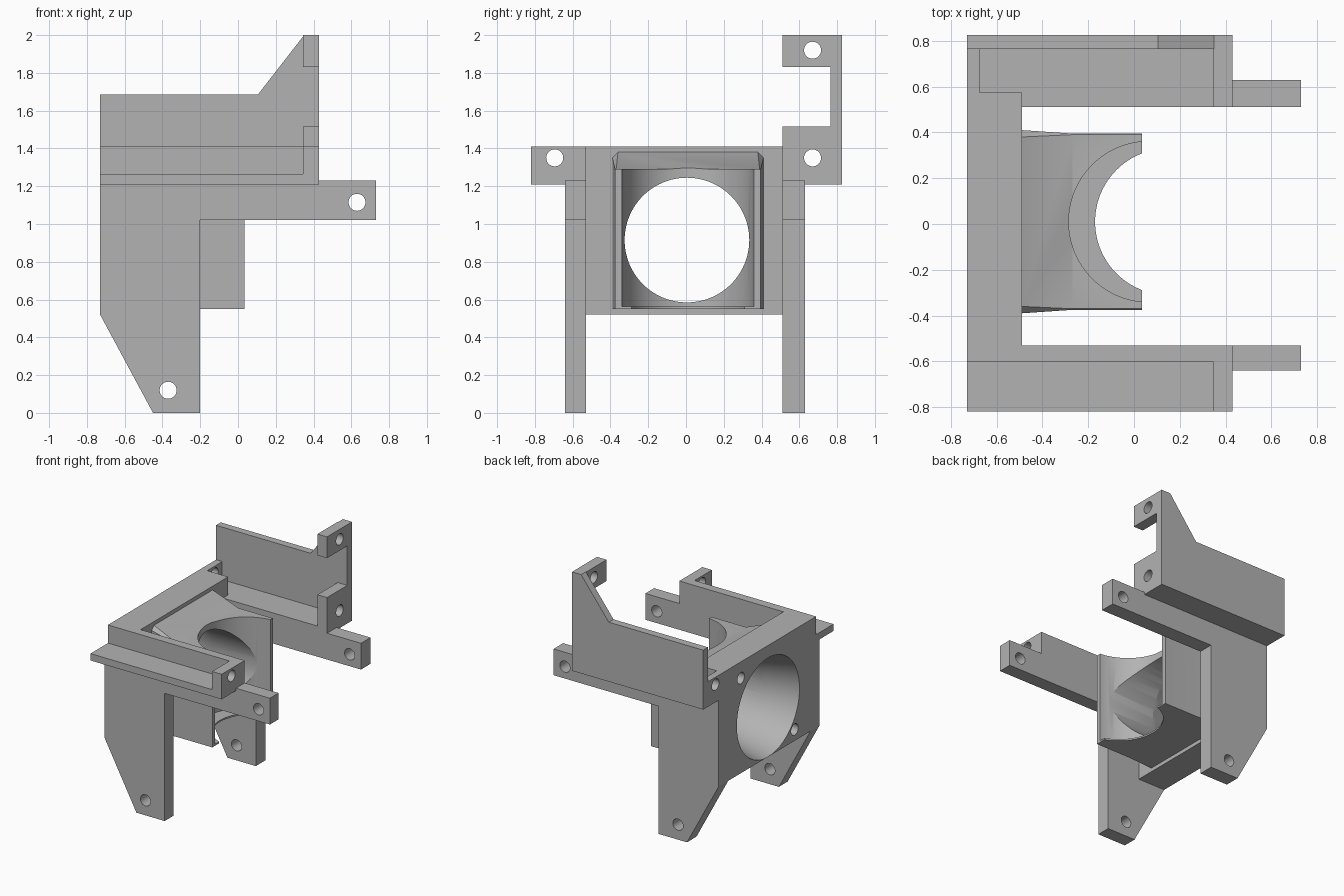
import bpy, bmesh, math
from mathutils import Matrix, Vector

cube = bpy.data.objects.get("Cube")
if cube:
    bpy.data.objects.remove(cube, do_unlink=True)

mat = bpy.data.materials.new("plain grey")
mat.use_nodes = True
GREY = (0.45, 0.45, 0.45, 1)
mat.diffuse_color = GREY
mat.node_tree.nodes["Principled BSDF"].inputs["Base Color"].default_value = GREY


def make(name, bm):
    bmesh.ops.recalc_face_normals(bm, faces=bm.faces)
    me = bpy.data.meshes.new(name)
    bm.to_mesh(me)
    bm.free()
    me.materials.append(mat)
    ob = bpy.data.objects.new(name, me)
    bpy.context.collection.objects.link(ob)
    return ob


def loft(name, rings):
    """Skin a closed solid through rings of equal point count."""
    bm = bmesh.new()
    vs = [[bm.verts.new(p) for p in ring] for ring in rings]
    n = len(vs[0])
    for a, b in zip(vs, vs[1:]):
        for i in range(n):
            j = (i + 1) % n
            bm.faces.new((a[i], a[j], b[j], b[i]))
    bm.faces.new(vs[0])
    bm.faces.new(vs[-1])
    return make(name, bm)


def slab(name, profile, y0, y1):
    """Extrude an x-z profile along y."""
    return loft(name, [[(x, y, z) for x, z in profile] for y in (y0, y1)])


def box(name, x0, x1, y0, y1, z0, z1):
    return slab(name, [(x0, z0), (x1, z0), (x1, z1), (x0, z1)], y0, y1)


def rod(start, end, r0, r1=None, n=32):
    """Cutter: cylinder or cone between two points."""
    a, b = Vector(start), Vector(end)
    bm = bmesh.new()
    bmesh.ops.create_cone(bm, cap_ends=True, segments=n, radius1=r0,
                          radius2=r0 if r1 is None else r1, depth=(b - a).length)
    turn = (b - a).to_track_quat('Z', 'Y').to_matrix().to_4x4()
    bmesh.ops.transform(bm, matrix=Matrix.Translation((a + b) / 2) @ turn, verts=bm.verts)
    return make("cutter", bm)


def cut(ob, *cutters):
    """Subtract the cutters, keep the result, drop the cutters."""
    for c in cutters:
        c.hide_render = True
        m = ob.modifiers.new("cut", 'BOOLEAN')
        m.operation, m.solver, m.object = 'DIFFERENCE', 'EXACT', c
    dg = bpy.context.evaluated_depsgraph_get()
    me = bpy.data.meshes.new_from_object(ob.evaluated_get(dg))
    ob.modifiers.clear()
    ob.data = me
    for c in cutters:
        bpy.data.objects.remove(c, do_unlink=True)


HOLE = 0.045
BACK, FRONT = -0.73, 0.43      # rail ends in x
BLOCK = 0.345                  # inner face of the end blocks

# Side legs with forward arms
leg = [(BACK, 1.23), (0.73, 1.23), (0.73, 1.02), (-0.2, 1.02),
       (-0.2, 0), (-0.45, 0), (BACK, 0.52)]
for name, y0, y1 in (("front_leg", -0.64, -0.53), ("rear_leg", 0.51, 0.63)):
    ob = slab(name, leg, y0, y1)
    cut(ob, *[rod((x, y0 - 0.1, z), (x, y1 + 0.1, z), HOLE)
              for x, z in ((0.63, 1.115), (-0.37, 0.12))])


def bore():
    return rod((-0.75, 0.005, 0.915), (-0.45, 0.005, 0.915), 0.40, 0.33, 96)


# Mounting plate with the wide bore and blind screw holes
plate = box("mounting_plate", BACK, -0.49, -0.53, 0.51, 0.52, 1.41)
cut(plate, bore(), *[rod((-0.8, y, z), (-0.6, y, z), HOLE)
                     for y, z in ((0.35, 1.28), (-0.33, 0.61))])


# Air nozzle, hollowed along x and scooped by upright cylinders
def section(x, half, top, bevel):
    yc, low = 0.01, 0.55
    return [(x, yc - half, low), (x, yc + half, low), (x, yc + half, top - bevel),
            (x, yc + half - bevel, top), (x, yc - half + bevel, top),
            (x, yc - half, top - bevel)]


nozzle = loft("nozzle", [section(-0.49, 0.40, 1.38, 0.03),
                         section(-0.27, 0.385, 1.29, 0.005),
                         section(0.035, 0.385, 1.29, 0.005)])
cut(nozzle, bore(),
    rod((-0.46, 0.005, 0.915), (0.3, 0.005, 0.915), 0.33, n=96),
    rod((0.066, 0.01, 0.563), (0.066, 0.01, 1.6), 0.351, n=96),
    rod((0.15, 0.01, 0.4), (0.15, 0.01, 0.7), 0.32, n=96))

# Front rail: upright, shelf and drilled end block
box("front_rail_wall", BACK, FRONT, -0.60, -0.53, 1.21, 1.41)
box("front_rail_shelf", BACK, BLOCK, -0.82, -0.60, 1.21, 1.265)
block = box("front_rail_block", BLOCK, FRONT, -0.82, -0.60, 1.21, 1.41)
cut(block, rod((0.2, -0.695, 1.35), (0.6, -0.695, 1.35), HOLE))

# Rear tray: floor, tall wall, corner post and drilled blocks
box("rear_tray_floor", BACK, FRONT, 0.51, 0.82, 1.21, 1.265)
box("rear_tray_corner", BACK, -0.49, 0.51, 0.575, 1.21, 1.41)
slab("rear_wall", [(BACK, 1.21), (FRONT, 1.21), (FRONT, 2), (0.35, 2),
                   (0.105, 1.685), (BACK, 1.685)], 0.765, 0.825)
for name, x0, x1, y0, z0, z1, hz in (
        ("rear_tray_end", BACK, -0.675, 0.575, 1.265, 1.41, 1.35),
        ("rear_lower_block", BLOCK, FRONT, 0.51, 1.265, 1.515, 1.35),
        ("rear_upper_block", BLOCK, FRONT, 0.51, 1.83, 2.0, 1.92)):
    ob = box(name, x0, x1, y0, 0.765, z0, z1)
    cut(ob, rod((x0 - 0.1, 0.67, hz), (x1 + 0.1, 0.67, hz), HOLE))

# Smooth the round bores, keep edges crisp
for ob in bpy.context.scene.objects:
    ob.select_set(ob.type == 'MESH')
    if ob.type == 'MESH':
        bpy.context.view_layer.objects.active = ob
bpy.ops.object.shade_smooth_by_angle(angle=math.radians(25))
